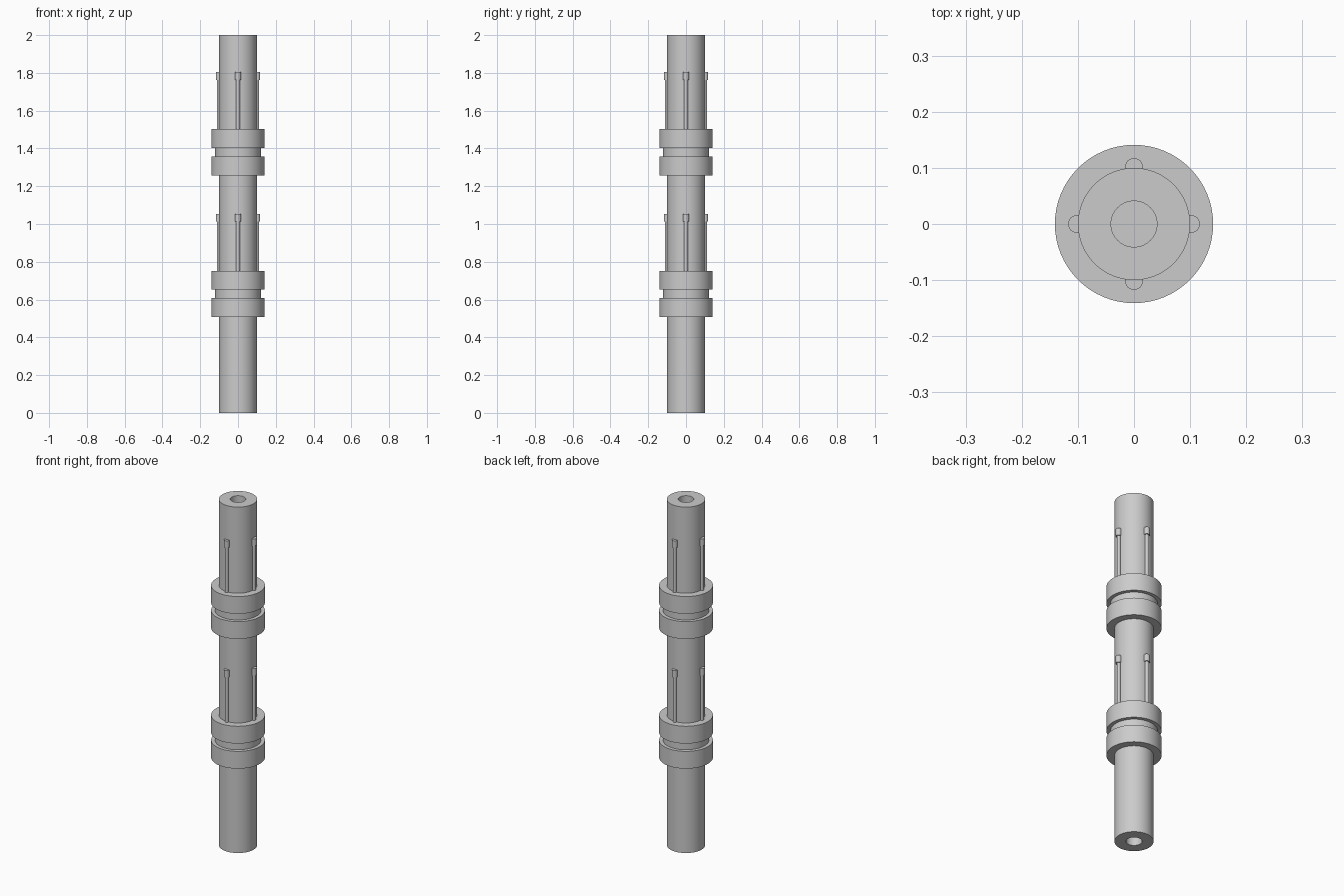
import bpy, bmesh, math

cube = bpy.data.objects.get("Cube")
if cube:
    bpy.data.objects.remove(cube, do_unlink=True)

SIDES = 64
GREY = (0.6, 0.6, 0.6, 1)
metal = bpy.data.materials.new("plain_grey")
metal.use_nodes = True
metal.diffuse_color = GREY
metal.node_tree.nodes["Principled BSDF"].inputs["Base Color"].default_value = GREY


def lathe(name, profile, sides=SIDES, x=0, y=0):
    """Revolve (radius, height) points around a vertical axis; radius 0 closes the end."""
    bm = bmesh.new()
    verts = [bm.verts.new((r, 0, z)) for r, z in profile]
    edges = [bm.edges.new(pair) for pair in zip(verts, verts[1:])]
    bmesh.ops.spin(bm, geom=verts + edges, axis=(0, 0, 1), cent=(0, 0, 0),
                   angle=math.tau, steps=sides, use_merge=True)
    bmesh.ops.remove_doubles(bm, verts=bm.verts, dist=1e-5)
    bmesh.ops.recalc_face_normals(bm, faces=bm.faces)
    mesh = bpy.data.meshes.new(name)
    bm.to_mesh(mesh)
    bm.free()
    mesh.materials.append(metal)
    obj = bpy.data.objects.new(name, mesh)
    obj.location = (x, y, 0)
    bpy.context.collection.objects.link(obj)
    bpy.ops.object.select_all(action="DESELECT")
    obj.select_set(True)
    bpy.context.view_layer.objects.active = obj
    bpy.ops.object.shade_smooth_by_angle(angle=math.radians(35))
    return obj


# Long shaft with a blind bore in each end
PIPE, BORE, DEPTH = 0.1, 0.041, 0.1
lathe("shaft", [(0, DEPTH), (BORE, DEPTH), (BORE, 0), (PIPE, 0),
                (PIPE, 2), (BORE, 2), (BORE, 2 - DEPTH), (0, 2 - DEPTH)])

# Two couplings, each a grooved collar with four headed bolts above it
for label, base in (("lower", 0.507), ("upper", 1.257)):
    lathe(label + "_collar", [
        (PIPE, base), (0.141, base), (0.141, base + 0.1), (0.121, base + 0.1),
        (0.121, base + 0.145), (0.141, base + 0.145), (0.141, base + 0.245),
        (PIPE, base + 0.245)])
    for i in range(4):
        angle = i * math.pi / 2
        x, y = 0.102 * math.cos(angle), 0.102 * math.sin(angle)
        head, top = base + 0.506, base + 0.547
        lathe(f"{label}_bolt_{i + 1}", [
            (0, base + 0.24), (0.01, base + 0.24), (0.01, head),
            (0.0155, head), (0.0155, top), (0, top)], 24, x, y)
